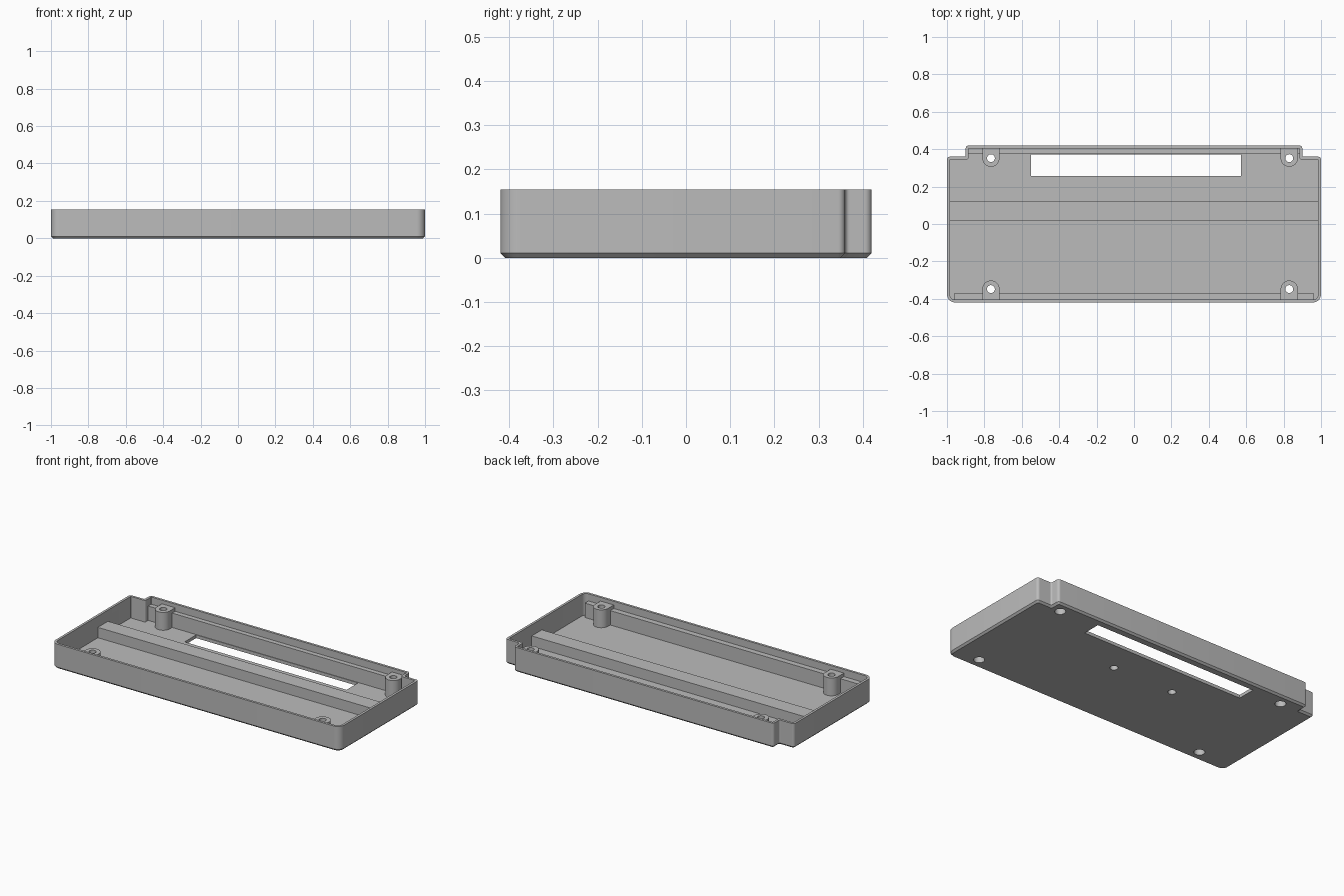
import bpy, bmesh, math
from mathutils import Vector

if "Cube" in bpy.data.objects:
    bpy.data.objects.remove(bpy.data.objects["Cube"])

HEIGHT, WALL, FLOOR = 0.155, 0.015, 0.02
BOTTOM_CHAMFER = 0.011

grey = bpy.data.materials.new("plain grey")
grey.use_nodes = True
colour = (0.5, 0.5, 0.5, 1)
grey.diffuse_color = colour
grey.node_tree.nodes["Principled BSDF"].inputs["Base Color"].default_value = colour


def rounded(corners, steps=8):
    """Closed outline from (x, y, radius) corners with quadratic-free true arcs."""
    points = []
    for i, (x, y, r) in enumerate(corners):
        here = Vector((x, y))
        a = (Vector(corners[i - 1][:2]) - here).normalized()
        b = (Vector(corners[(i + 1) % len(corners)][:2]) - here).normalized()
        centre = here + (a + b) * r
        for k in range(steps + 1):
            t = k / steps * math.pi / 2
            points.append(centre - b * r * math.cos(t) - a * r * math.sin(t))
    return points


def loft(name, layers):
    """Solid through stacked outlines, given as (z, points)."""
    bm = bmesh.new()
    loops = [[bm.verts.new((p[0], p[1], z)) for p in pts] for z, pts in layers]
    n = len(loops[0])
    for low, high in zip(loops, loops[1:]):
        for i in range(n):
            j = (i + 1) % n
            bm.faces.new((low[i], low[j], high[j], high[i]))
    bm.faces.new(loops[0][::-1])
    bm.faces.new(loops[-1])
    bmesh.ops.recalc_face_normals(bm, faces=bm.faces)
    mesh = bpy.data.meshes.new(name)
    bm.to_mesh(mesh)
    bm.free()
    mesh.materials.append(grey)
    ob = bpy.data.objects.new(name, mesh)
    bpy.context.collection.objects.link(ob)
    return ob


def box(name, x0, x1, y0, y1, z0, z1):
    pts = [(x0, y0), (x1, y0), (x1, y1), (x0, y1)]
    return loft(name, [(z0, pts), (z1, pts)])


def cylinder(name, x, y, r, z0, z1, sides=32):
    angles = [math.tau * i / sides for i in range(sides)]
    pts = [(x + r * math.cos(a), y + r * math.sin(a)) for a in angles]
    return loft(name, [(z0, pts), (z1, pts)])


def combine(target, other, operation):
    """Apply a boolean and discard the second object."""
    bpy.ops.object.select_all(action="DESELECT")
    bpy.context.view_layer.objects.active = target
    target.select_set(True)
    mod = target.modifiers.new(operation.lower(), "BOOLEAN")
    mod.operation, mod.solver, mod.object = operation, "EXACT", other
    bpy.ops.object.modifier_apply(modifier=mod.name)
    bpy.data.objects.remove(other)


def tray_outline(inset):
    """Rounded front corners, and a wide tab stepping out at the back."""
    small = max(0.016 - inset, 0.003)
    side, tab = 1 - inset, 0.9 - inset
    half = [(side, -0.42 + inset, 0.045 - inset), (side, 0.36 - inset, small),
            (tab, 0.36 - inset, 0.01), (tab, 0.42 - inset, small)]
    return rounded(half + [(-x, y, r) for x, y, r in reversed(half)])


# Shell: chamfered underside, hollow interior
tray = loft("tray", [(0, tray_outline(BOTTOM_CHAMFER)),
                     (BOTTOM_CHAMFER, tray_outline(0)),
                     (HEIGHT, tray_outline(0))])
inner = tray_outline(WALL)
combine(tray, loft("cavity", [(FLOOR, inner), (HEIGHT + 0.1, inner)]), "DIFFERENCE")

# Cross bar and the ledges along the front and back walls
EMBED = WALL / 2
ribs = [("cross_bar", 1 - EMBED, 0.02, 0.12, 0.085),
        ("front_ledge", 0.96, -0.42 + EMBED, -0.37, 0.11),
        ("back_ledge", 0.9 - EMBED, 0.375, 0.42 - EMBED, 0.11)]
for name, half_width, y0, y1, top in ribs:
    combine(tray, box(name, -half_width, half_width, y0, y1, FLOOR / 2, top), "UNION")

# Screw posts: half round towards the middle, square against the wall
POST_R, POST_TOP = 0.046, 0.132
posts = [(x, y) for x in (-0.765, 0.83) for y in (-0.348, 0.352)]
for x, y in posts:
    s = 1 if y < 0 else -1
    wall_y = -s * (0.42 - EMBED)
    arc = [(x + POST_R * math.cos(math.pi * i / 16),
            y + s * POST_R * math.sin(math.pi * i / 16)) for i in range(17)]
    pts = arc + [(x - POST_R, wall_y), (x + POST_R, wall_y)]
    combine(tray, loft("post", [(FLOOR / 2, pts), (POST_TOP, pts)]), "UNION")

# Through holes in the posts, wider from below
for x, y in posts:
    combine(tray, cylinder("screw_hole", x, y, 0.021, -0.1, 0.3), "DIFFERENCE")
    combine(tray, cylinder("head_recess", x, y, 0.031, -0.1, 0.05), "DIFFERENCE")

# Blind holes under the cross bar
for x in (-0.22, 0.2):
    combine(tray, cylinder("blind_hole", x, 0.065, 0.023, -0.1, 0.06), "DIFFERENCE")

# Long slot in the floor
combine(tray, box("slot", -0.55, 0.573, 0.257, 0.371, -0.1, 0.08), "DIFFERENCE")

bpy.ops.object.select_all(action="DESELECT")
bpy.context.view_layer.objects.active = tray
tray.select_set(True)
bpy.ops.object.shade_smooth_by_angle(angle=math.radians(30))
